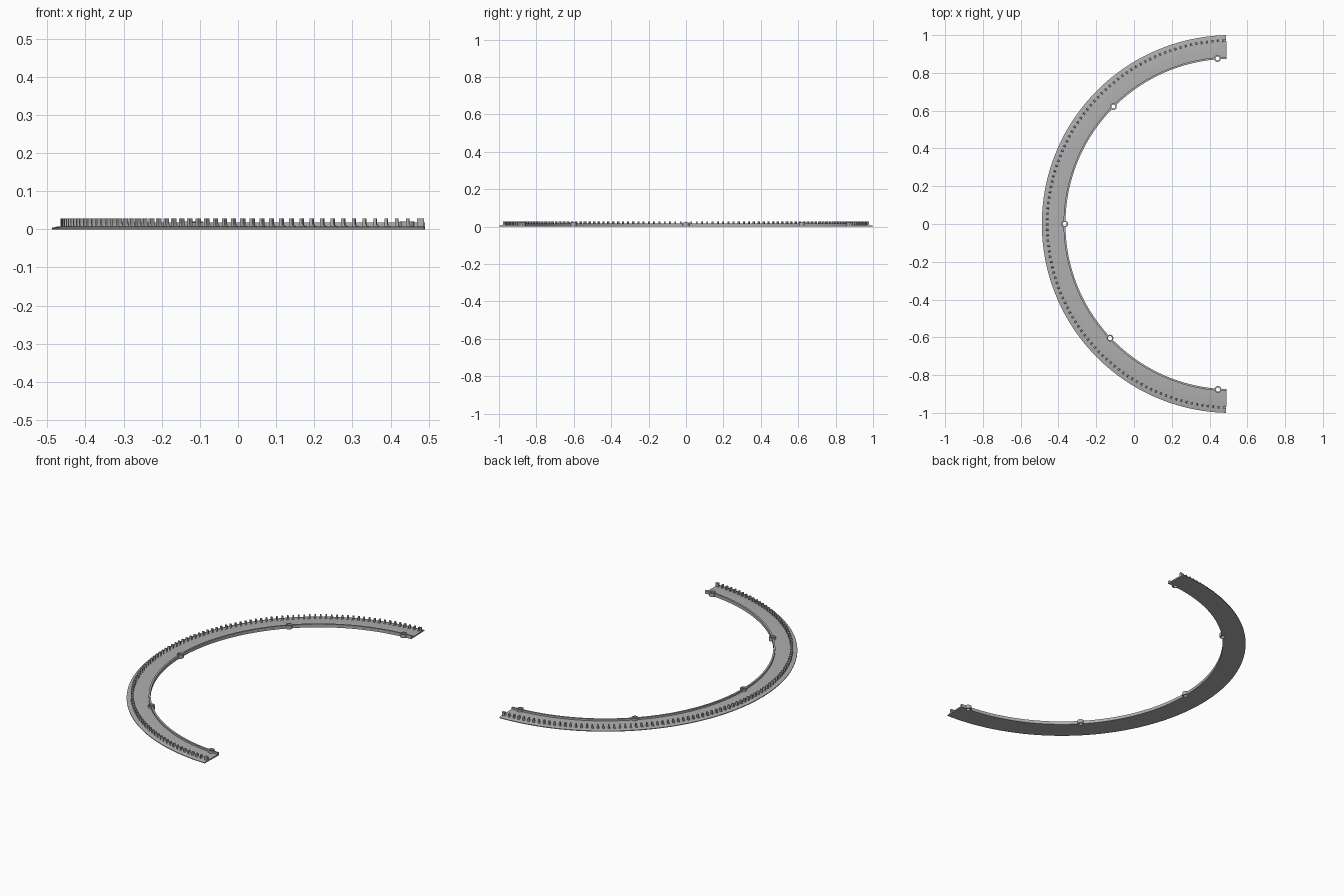
import bpy, bmesh, math
from mathutils import Matrix, Vector

cube = bpy.data.objects.get("Cube")
if cube:
    bpy.data.objects.remove(cube, do_unlink=True)

CX = 0.512                      # centre of the arc
START, END = math.radians(91.4), math.radians(268.6)

grey = bpy.data.materials.new("mid_grey")
grey.use_nodes = True
grey.diffuse_color = (0.43, 0.43, 0.43, 1)
grey.node_tree.nodes["Principled BSDF"].inputs["Base Color"].default_value = grey.diffuse_color


def add_object(name, bm):
    bmesh.ops.recalc_face_normals(bm, faces=bm.faces)
    mesh = bpy.data.meshes.new(name)
    bm.to_mesh(mesh)
    bm.free()
    mesh.materials.append(grey)
    obj = bpy.data.objects.new(name, mesh)
    bpy.context.collection.objects.link(obj)
    return obj


def polar(angle, r, z=0):
    return Vector((CX + r * math.cos(angle), r * math.sin(angle), z))


def smooth(obj):
    bpy.ops.object.select_all(action='DESELECT')
    obj.select_set(True)
    bpy.context.view_layer.objects.active = obj
    bpy.ops.object.shade_smooth_by_angle(angle=math.radians(30))


def sweep(name, profile, steps=160):
    """Sweep a closed (radius, height) profile along the arc."""
    bm = bmesh.new()
    rings = []
    for i in range(steps + 1):
        a = START + (END - START) * i / steps
        rings.append([bm.verts.new(polar(a, r, z)) for r, z in profile])
    n = len(profile)
    for a, b in zip(rings, rings[1:]):
        for j in range(n):
            k = (j + 1) % n
            bm.faces.new((a[j], a[k], b[k], b[j]))
    bm.faces.new(rings[0])
    bm.faces.new(rings[-1])
    return add_object(name, bm)


def prism(bm, angle, r_in, r_out, outline):
    """Extrude a (tangent, height) outline between two radii."""
    turn = Matrix.Translation((CX, 0, 0)) @ Matrix.Rotation(angle, 4, 'Z')
    ends = [[bm.verts.new(turn @ Vector((r, t, z))) for t, z in outline]
            for r in (r_in, r_out)]
    n = len(outline)
    for j in range(n):
        k = (j + 1) % n
        bm.faces.new((ends[0][j], ends[0][k], ends[1][k], ends[1][j]))
    for e in ends:
        bm.faces.new(e)


# Base plate with stepped outer lip and raised inner rim
base = sweep("base_ring", [(0.875, 0), (1, 0), (1, 0.004), (0.982, 0.008),
                           (0.885, 0.008), (0.885, 0.018), (0.875, 0.018)])

# Row of upright teeth with curved feet
bm = bmesh.new()
W, FOOT = 0.004, 0.007
foot = [(W + FOOT * (1 - math.sin(a)), 0.008 + FOOT * (1 - math.cos(a)))
        for a in (0, math.pi / 6, math.pi / 3, math.pi / 2)]
tooth = [(-W, 0.006), (W + FOOT, 0.006)] + foot + [(W, 0.028), (-W, 0.028)]
COUNT = 105
for i in range(COUNT):
    t = (i + 0.5) / COUNT
    prism(bm, START + (END - START) * t, 0.965, 0.978, tooth)
add_object("teeth", bm)

# Wider stop at each end of the row
bm = bmesh.new()
for a in (START + 0.006, END - 0.006):
    prism(bm, a, 0.967, 0.978,
          [(-0.0058, 0.006), (0.0058, 0.006), (0.0058, 0.028), (-0.0058, 0.028)])
add_object("end_stops", bm)

# Hollow bosses on the inner rim, with holes through the plate
boss_bm, hole_bm = bmesh.new(), bmesh.new()
R_OUT, R_HOLE, SIDES, TOP = 0.018, 0.011, 24, 0.021
for deg in (94.6, 135, 180, 223.4, 265.6):
    c = polar(math.radians(deg), 0.879)
    rings = []
    for r, z in ((R_OUT, 0), (R_OUT, TOP), (R_HOLE, TOP), (R_HOLE, 0)):
        rings.append([boss_bm.verts.new(c + Vector((
            r * math.cos(math.tau * s / SIDES), r * math.sin(math.tau * s / SIDES), z)))
            for s in range(SIDES)])
    for j in range(4):
        a, b = rings[j], rings[(j + 1) % 4]
        for s in range(SIDES):
            k = (s + 1) % SIDES
            boss_bm.faces.new((a[s], a[k], b[k], b[s]))
    bmesh.ops.create_cone(hole_bm, cap_ends=True, segments=SIDES, radius1=R_HOLE + 0.002,
                          radius2=R_HOLE + 0.002, depth=0.1, matrix=Matrix.Translation(c))
bosses = add_object("bosses", boss_bm)
cutter = add_object("hole_cutter", hole_bm)
cutter.hide_render = True
cutter.hide_viewport = True
cut = base.modifiers.new("holes", 'BOOLEAN')
cut.operation = 'DIFFERENCE'
cut.solver = 'EXACT'
cut.object = cutter

smooth(base)
smooth(bosses)
